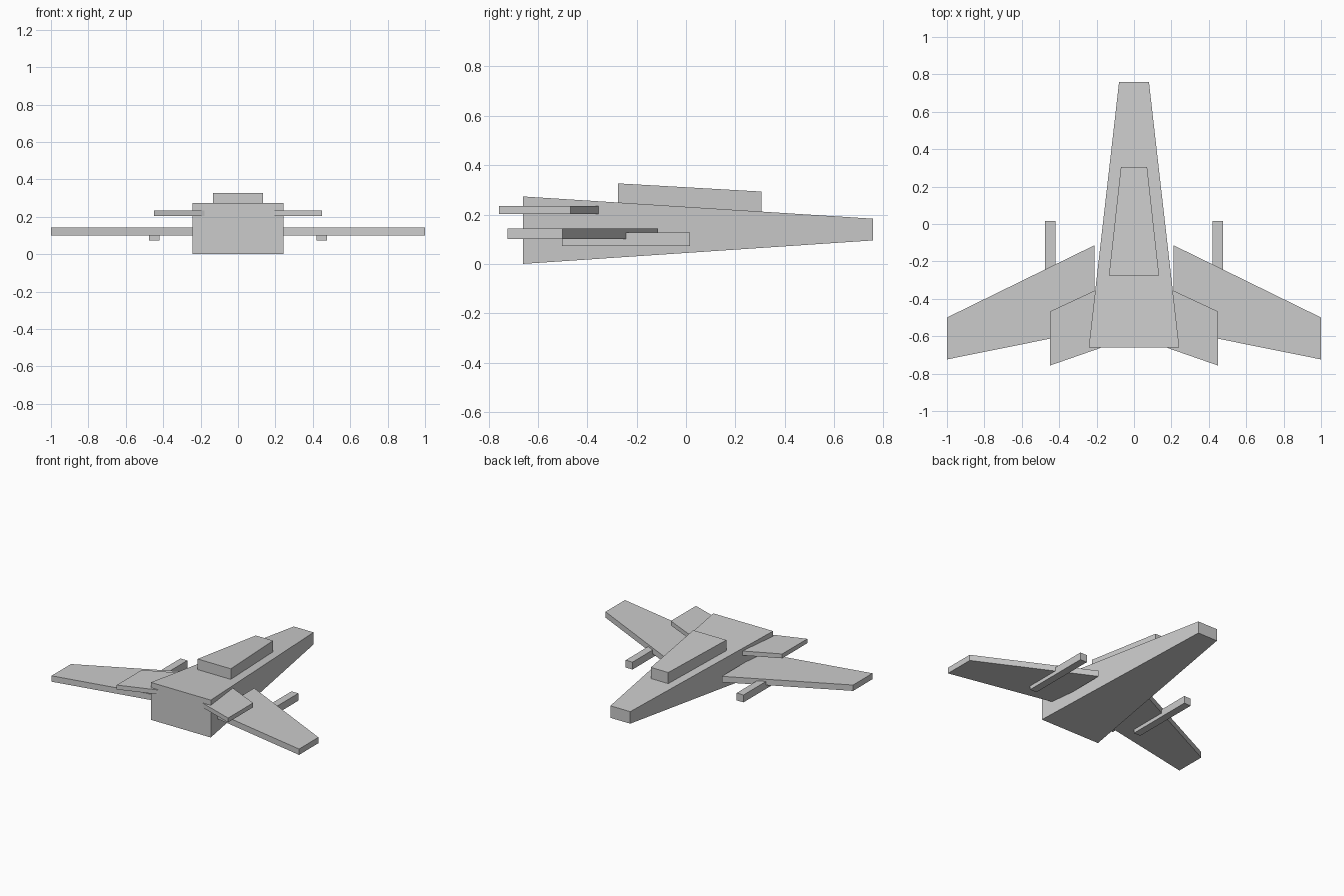
import bpy, bmesh

if "Cube" in bpy.data.objects:
    bpy.data.objects.remove(bpy.data.objects["Cube"])

grey = bpy.data.materials.new("light_grey")
grey.diffuse_color = (0.6, 0.6, 0.6, 1)
grey.use_nodes = True
grey.node_tree.nodes["Principled BSDF"].inputs["Base Color"].default_value = grey.diffuse_color


def hull(name, bottom, top):
    """Solid between two matching outlines."""
    bm = bmesh.new()
    low = [bm.verts.new(p) for p in bottom]
    high = [bm.verts.new(p) for p in top]
    bm.faces.new(low)
    bm.faces.new(high)
    n = len(low)
    for i in range(n):
        j = (i + 1) % n
        bm.faces.new((low[i], low[j], high[j], high[i]))
    bmesh.ops.recalc_face_normals(bm, faces=bm.faces)
    mesh = bpy.data.meshes.new(name)
    bm.to_mesh(mesh)
    bm.free()
    mesh.materials.append(grey)
    obj = bpy.data.objects.new(name, mesh)
    bpy.context.collection.objects.link(obj)
    return obj


def tapered_body(name, back, front):
    """Each end is (y, half width, bottom z, top z)."""
    rings = []
    for k in (2, 3):
        rings.append([(-back[1], back[0], back[k]), (back[1], back[0], back[k]),
                      (front[1], front[0], front[k]), (-front[1], front[0], front[k])])
    return hull(name, *rings)


def plate_pair(name, outline, z0, z1):
    """Flat plate with an x-y outline, made on both sides."""
    for side, s in (("right", 1), ("left", -1)):
        hull(f"{side}_{name}", [(s * x, y, z0) for x, y in outline],
             [(s * x, y, z1) for x, y in outline])


# Body and canopy
tapered_body("fuselage", (-0.66, 0.242, 0.0, 0.273), (0.758, 0.08, 0.095, 0.183))
tapered_body("canopy", (-0.275, 0.134, 0.22, 0.326), (0.305, 0.07, 0.19, 0.293))

# Swept wings, tailplanes and guns
plate_pair("wing", [(0.21, -0.113), (1.0, -0.5), (1.0, -0.724), (0.21, -0.565)], 0.10, 0.143)
plate_pair("tailplane", [(0.18, -0.342), (0.45, -0.468), (0.45, -0.757), (0.18, -0.663)], 0.203, 0.235)
plate_pair("gun", [(0.421, -0.503), (0.476, -0.503), (0.476, 0.016), (0.421, 0.016)], 0.073, 0.127)
